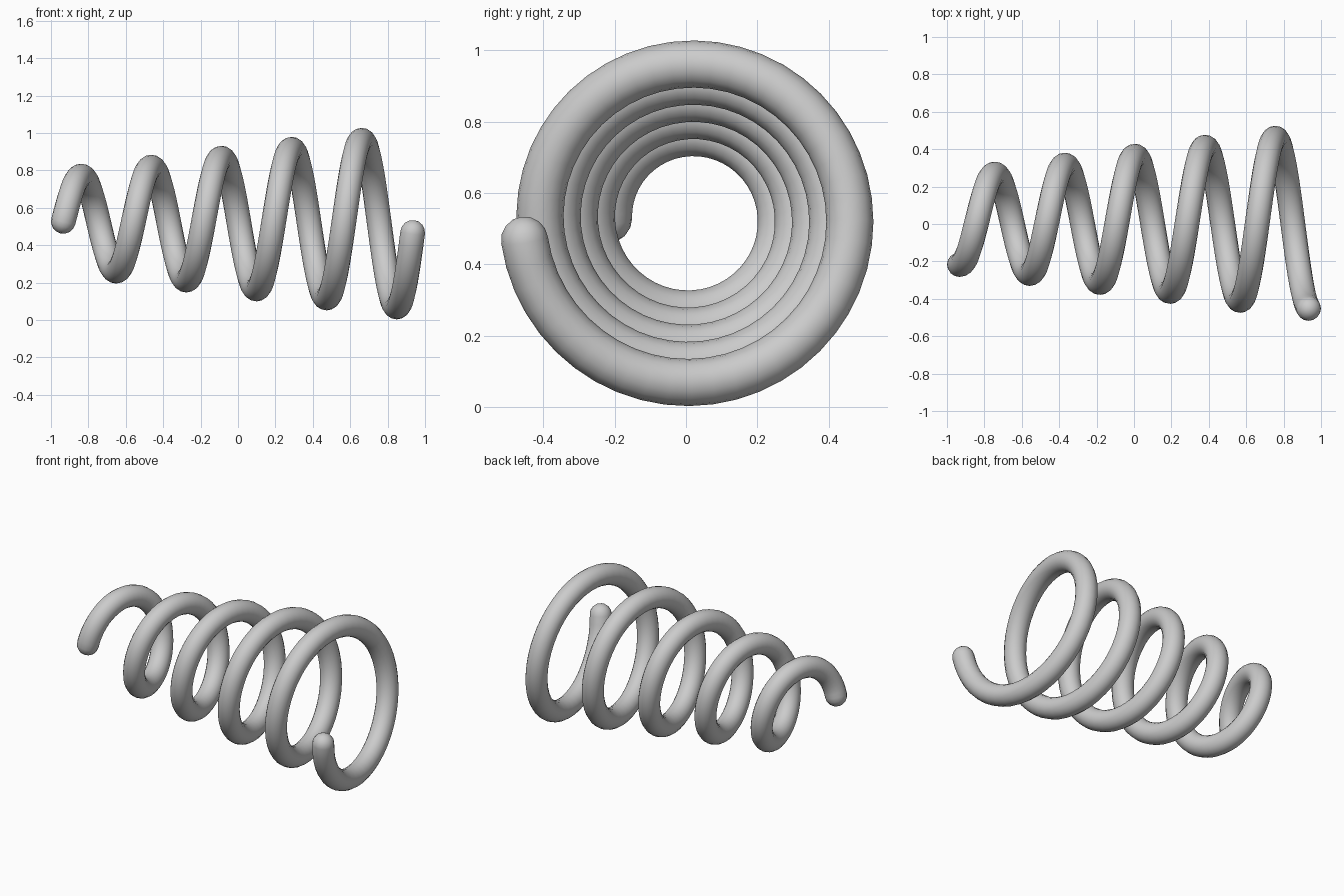
import bpy, bmesh
from math import sin, cos, pi, tau
from mathutils import Vector

if "Cube" in bpy.data.objects:
    bpy.data.objects.remove(bpy.data.objects["Cube"])

TURNS = 4.98       # revolutions of the coil
STEPS = 240        # rings along the coil
SIDES = 16         # sides of the wire
WIRE = 0.066       # wire radius
X0, X1 = -0.934, 0.934
R0, GROWTH = 0.230, 0.048   # start radius, growth per turn
YC, ZC = 0.013, 0.527       # coil axis


def path(turn):
    """Centre line of the conical helix."""
    r = R0 + GROWTH * turn
    a = tau * turn
    return Vector((X0 + (X1 - X0) * turn / TURNS, YC - r * cos(a), ZC + r * sin(a)))


def frame(turn):
    """Tangent plus two cross directions of the wire."""
    t = (path(turn + 0.001) - path(turn - 0.001)).normalized()
    out = Vector((0, -cos(tau * turn), sin(tau * turn)))
    u = (out - t * out.dot(t)).normalized()
    return t, u, t.cross(u)


# Ring list: rounded start, body, rounded end -> (turn, push along tangent, scale)
dome = [pi / 2 * k / 4 for k in (1, 2, 3)]
stations = [(0, -WIRE * sin(a), cos(a)) for a in reversed(dome)]
stations += [(TURNS * i / STEPS, 0, 1) for i in range(STEPS + 1)]
stations += [(TURNS, WIRE * sin(a), cos(a)) for a in dome]

bm = bmesh.new()
rings = []
for turn, push, scale in stations:
    t, u, v = frame(turn)
    c = path(turn) + t * push
    rings.append([bm.verts.new(c + (u * cos(tau * k / SIDES) + v * sin(tau * k / SIDES)) * WIRE * scale)
                  for k in range(SIDES)])

# Skin the wire
for a, b in zip(rings, rings[1:]):
    for k in range(SIDES):
        n = (k + 1) % SIDES
        bm.faces.new((a[k], a[n], b[n], b[k]))

# Close both tips
for ring, turn, sign in ((rings[0], 0, -1), (rings[-1], TURNS, 1)):
    tip = bm.verts.new(path(turn) + frame(turn)[0] * WIRE * sign)
    for k in range(SIDES):
        bm.faces.new((ring[k], ring[(k + 1) % SIDES], tip))

bmesh.ops.recalc_face_normals(bm, faces=bm.faces)
for f in bm.faces:
    f.smooth = True
mesh = bpy.data.meshes.new("coil_spring")
bm.to_mesh(mesh)
bm.free()
bpy.context.collection.objects.link(bpy.data.objects.new("coil_spring", mesh))
